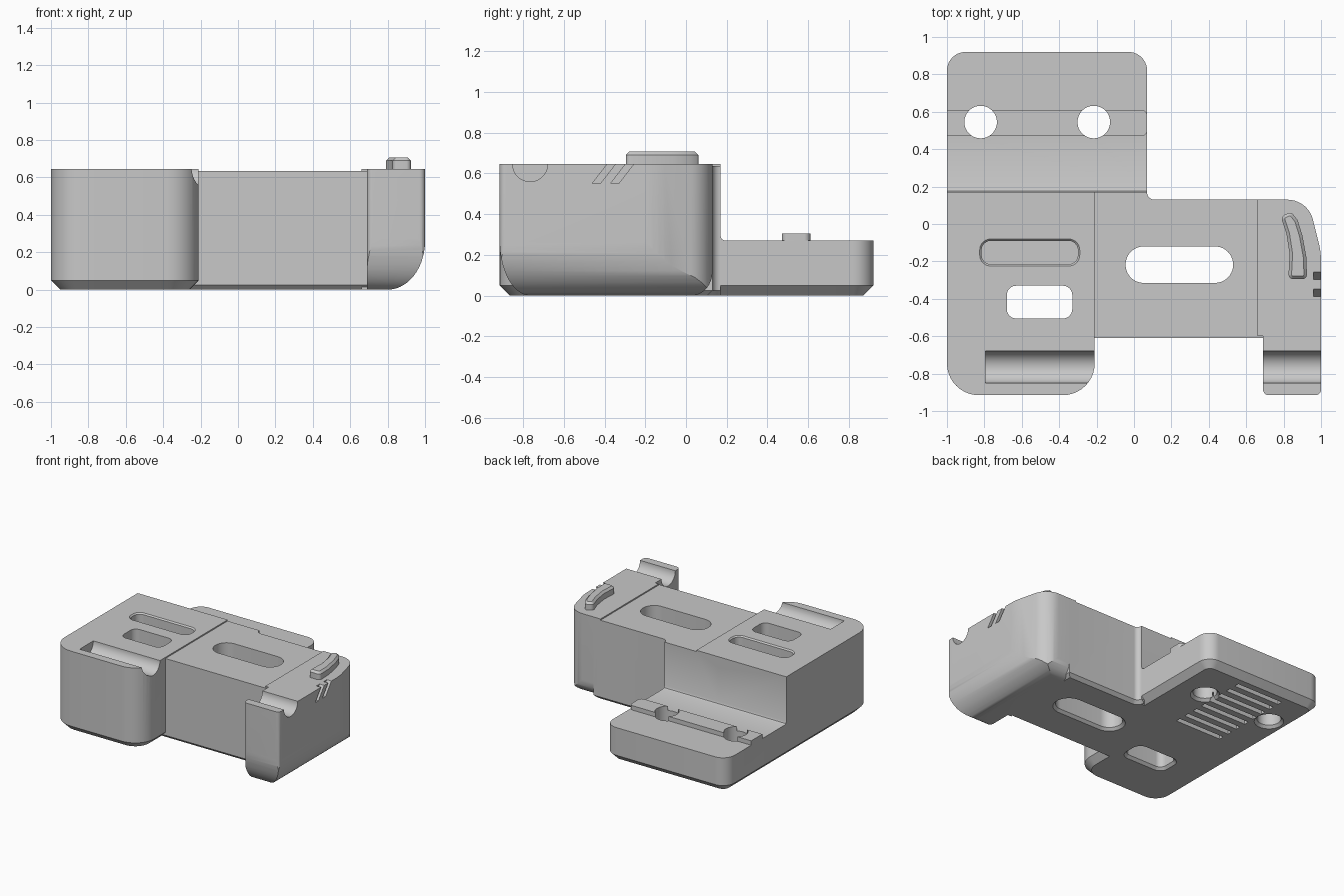
import bpy, bmesh, math
from mathutils import Vector

if "Cube" in bpy.data.objects:
    bpy.data.objects.remove(bpy.data.objects["Cube"])

grey = bpy.data.materials.new("plain grey")
grey.use_nodes = True
COLOUR = (0.58, 0.58, 0.58, 1)
grey.diffuse_color = COLOUR
grey.node_tree.nodes["Principled BSDF"].inputs["Base Color"].default_value = COLOUR


def rounded(corners, segments=10):
    """Outline from (x, y, radius) corners, each replaced by an arc."""
    out = []
    for i, (x, y, r) in enumerate(corners):
        p = Vector((x, y, 0))
        if not r:
            out.append(p)
            continue
        a, b = corners[i - 1], corners[(i + 1) % len(corners)]
        u = (Vector((a[0], a[1], 0)) - p).normalized()
        v = (Vector((b[0], b[1], 0)) - p).normalized()
        half = u.angle(v) / 2
        centre = p + (u + v).normalized() * (r / math.sin(half))
        t = r / math.tan(half)
        start, end = (p + u * t - centre).normalized(), (p + v * t - centre).normalized()
        out += [centre + start.slerp(end, k / segments) * r for k in range(segments + 1)]
    return out


def rect(x0, x1, y0, y1, r=0.0):
    return rounded([(x0, y0, r), (x1, y0, r), (x1, y1, r), (x0, y1, r)])


def circle(x, y, r):
    return [Vector((x + r * math.cos(k * math.pi / 24), y + r * math.sin(k * math.pi / 24), 0))
            for k in range(48)]


def grow(points, d):
    """Offset an anticlockwise outline outwards by d."""
    out = []
    for i, p in enumerate(points):
        e, f = (p - points[i - 1]).normalized(), (points[(i + 1) % len(points)] - p).normalized()
        n, m = Vector((e.y, -e.x, 0)), Vector((f.y, -f.x, 0))
        out.append(p + (n + m) * (d / (1 + n.dot(m))))
    return out


def prism(name, outline, levels, axes="xyz"):
    """Stack outline copies at (height, offset) levels; axes places the local frame."""
    bm = bmesh.new()
    rings = []
    for h, d in levels:
        ring = []
        for p in (grow(outline, d) if d else outline):
            co = dict(zip(axes, (p.x, p.y, h)))
            ring.append(bm.verts.new((co["x"], co["y"], co["z"])))
        rings.append(ring)
    for low, high in zip(rings, rings[1:]):
        for i in range(len(low)):
            bm.faces.new((low[i - 1], low[i], high[i], high[i - 1]))
    bm.faces.new(rings[0][::-1])
    bm.faces.new(rings[-1])
    bmesh.ops.recalc_face_normals(bm, faces=bm.faces)
    mesh = bpy.data.meshes.new(name)
    bm.to_mesh(mesh)
    bm.free()
    mesh.materials.append(grey)
    ob = bpy.data.objects.new(name, mesh)
    bpy.context.collection.objects.link(ob)
    return ob


def combine(target, tool, operation):
    mod = target.modifiers.new(operation, 'BOOLEAN')
    mod.operation, mod.solver, mod.object = operation, 'EXACT', tool
    bpy.context.view_layer.update()
    graph = bpy.context.evaluated_depsgraph_get()
    mesh = bpy.data.meshes.new_from_object(target.evaluated_get(graph))
    target.modifiers.clear()
    target.data = mesh
    bpy.data.objects.remove(tool)


TOP = 0.645

# Tall left block, rear flange and bridge
body = prism("mount_body", rounded([(-1, -.915, .17), (-.21, -.915, .17), (-.21, .17, 0), (-1, .17, 0)]),
             [(0, -.05), (.05, 0), (TOP, 0)])
flange = prism("flange", rounded([(-1, -.3, 0), (.07, -.3, 0), (.07, .92, .1), (-1, .92, .1)]),
               [(0, -.05), (.05, 0), (.27, 0)])
bridge = prism("bridge", rounded([(-.4, -.61, 0), (.72, -.61, 0), (.72, .13, 0),
                                  (.07, .13, .039), (.07, .17, 0), (-.4, .17, 0)]),
               [(0, -.025), (.025, 0), (.635, 0)])

# Right grip: plan outline trimmed by rounded front and side profiles
grip = prism("grip", rounded([(.69, -.915, .03), (1, -.915, .03), (1, -.15, .4), (.93, .13, .14),
                              (.66, .13, 0), (.66, -.6, 0), (.69, -.6, 0)]),
             [(0, 0), (TOP, 0)])


def arc(cx, cy, rx, ry, a0, a1, n=14):
    angles = [math.radians(a0 + (a1 - a0) * k / n) for k in range(n + 1)]
    return [Vector((cx + rx * math.cos(a), cy + ry * math.sin(a), 0)) for a in angles]


def corner(x, y):
    return Vector((x, y, 0))


front_profile = [corner(.5, 0)] + arc(.8, .26, .2, .26, -90, 0) + [corner(1, .8), corner(.5, .8)]
combine(grip, prism("front_trim", front_profile, [(-1.2, 0), (.5, 0)], "xzy"), 'INTERSECT')
side_profile = (arc(-.765, .27, .15, .27, 180, 270) + arc(.03, .12, .1, .12, -90, 0)
                + [corner(.13, .8), corner(-.915, .8)])
combine(grip, prism("side_trim", side_profile, [(.4, 0), (1.2, 0)], "yzx"), 'INTERSECT')

# Rib across the flange and soft foot of the wall
rib = prism("rib", rounded([(-1, .47, 0), (.07, .47, .03), (.07, .61, .03), (-1, .61, 0)]),
            [(.2, 0), (.305, 0)])
foot = prism("wall_foot", [corner(.15, .25), corner(.19, .25), corner(.19, .27),
                           corner(.176, .276), corner(.17, .29), corner(.15, .29)],
             [(-1, 0), (.07, 0)], "yzx")
for part in (flange, bridge, grip, rib, foot):
    combine(body, part, 'UNION')

# Through openings, flared at the underside
for outline in (rect(-.68, -.33, -.505, -.33, .05), rect(-.045, .53, -.315, -.12, .097),
                circle(-.82, .545, .087), circle(-.215, .545, .087)):
    combine(body, prism("opening", outline, [(-.02, .04), (.02, 0), (1, 0)]), 'DIFFERENCE')

# Blind pocket with a chamfered rim
combine(body, prism("pocket", rect(-.815, -.3, -.215, -.09, .05),
                    [(.53, 0), (.635, 0), (.665, .03)]), 'DIFFERENCE')

# Half-round channels along the front
for x0, x1 in ((-.795, -.1), (.6, 1.1)):
    combine(body, prism("channel", circle(-.765, TOP, .086), [(x0, 0), (x1, 0)], "yzx"), 'DIFFERENCE')

# Slanted notches on the grip side
for y in (-.46, -.37):
    slash = [corner(y, .55), corner(y + .04, .55), corner(y + .125, .66), corner(y + .085, .66)]
    combine(body, prism("notch", slash, [(.96, 0), (1.1, 0)], "yzx"), 'DIFFERENCE')

# Underside vent slits
for k in range(8):
    y = .14 + k * .094
    combine(body, prism("slit", rect(-.71, -.3, y - .02, y + .02), [(-.05, 0), (.06, 0)]), 'DIFFERENCE')

# Curved thumb button
button = prism("thumb_button", rounded([(.825, -.295, .025), (.925, -.295, .025), (.922, -.18, 0),
                                        (.9, -.06, 0), (.875, .02, 0), (.84, .065, .02),
                                        (.785, .04, .025), (.815, -.05, 0), (.832, -.16, 0)], 6),
               [(.63, 0), (.69, 0), (.706, -.016)])

for ob in (body, button):
    bpy.ops.object.select_all(action='DESELECT')
    ob.select_set(True)
    bpy.context.view_layer.objects.active = ob
    bpy.ops.object.shade_smooth_by_angle(angle=math.radians(30))
